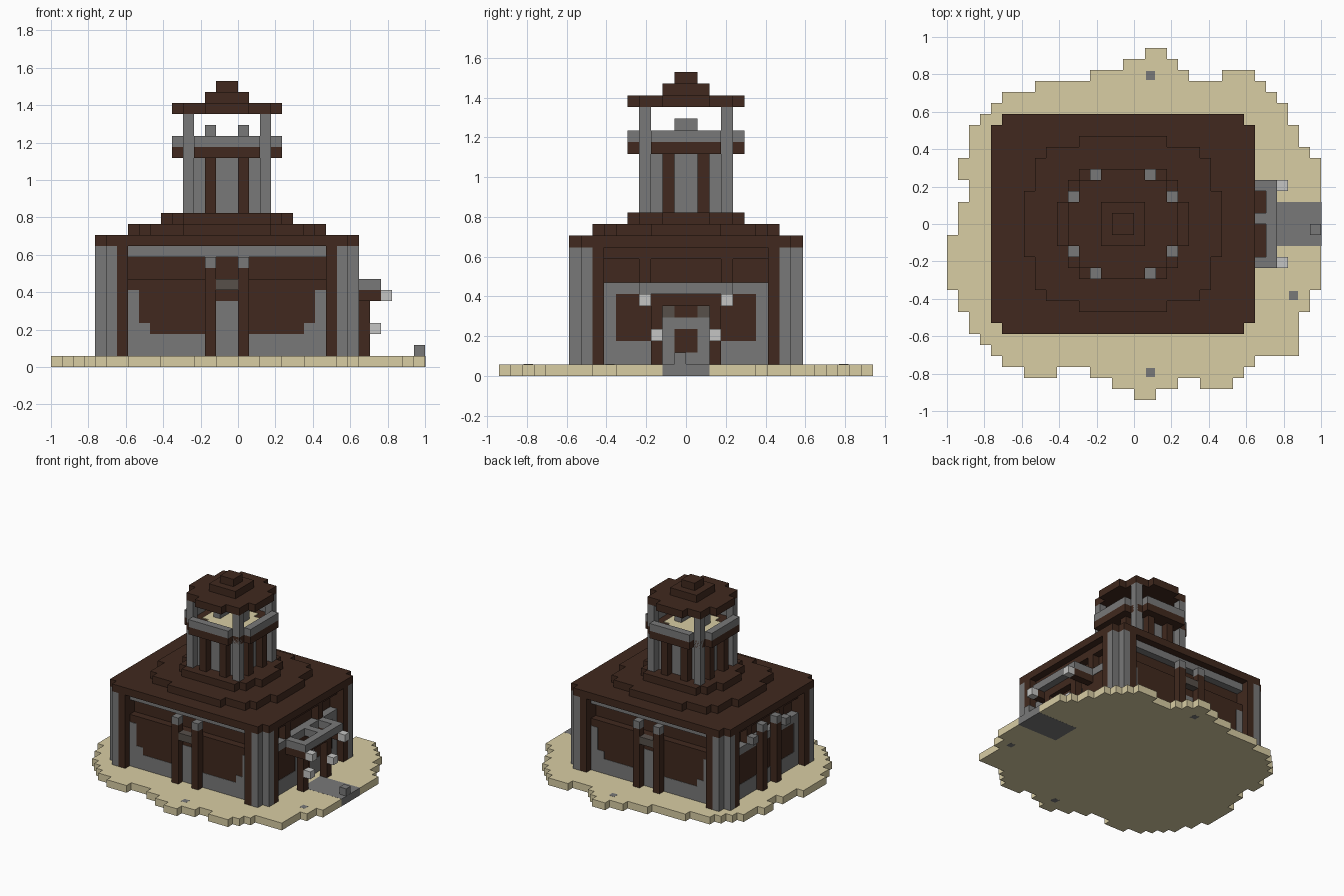
import bpy, bmesh

cube = bpy.data.objects.get("Cube")
if cube:
    bpy.data.objects.remove(cube, do_unlink=True)

V = 2 / 34  # block size; the building axis stands one block left of centre


def material(name, r, g, b):
    m = bpy.data.materials.new(name)
    m.use_nodes = True
    m.diffuse_color = (r, g, b, 1)
    bsdf = next(n for n in m.node_tree.nodes if n.type == 'BSDF_PRINCIPLED')
    bsdf.inputs["Base Color"].default_value = (r, g, b, 1)
    return m


wood = material("dark brown wood", .052, .022, .013)
stone = material("grey stone", .19, .19, .19)
pale = material("pale lantern grey", .56, .56, .55)
sand = material("sand", .69, .61, .37)
shade = material("dark grey brown", .095, .08, .068)


def part(name, mat, boxes):
    """One object from block-unit boxes (x0, x1, y0, y1, z0, z1)."""
    bm = bmesh.new()
    for x0, x1, y0, y1, z0, z1 in boxes:
        made = bmesh.ops.create_cube(bm, size=1)
        for v in made["verts"]:
            v.co.x = ((x1 if v.co.x > 0 else x0) - 1) * V
            v.co.y = (y1 if v.co.y > 0 else y0) * V
            v.co.z = (z1 if v.co.z > 0 else z0) * V
    mesh = bpy.data.meshes.new(name)
    bm.to_mesh(mesh)
    bm.free()
    mesh.materials.append(mat)
    ob = bpy.data.objects.new(name, mesh)
    bpy.context.collection.objects.link(ob)


def tier(name, mat, z0, z1, *halves):
    """Stepped round slab from half widths and half depths."""
    part(name, mat, [(-a, a, -b, b, z0, z1) for a, b in halves])


def flip_x(boxes):
    return boxes + [(-b, -a, c, d, e, f) for a, b, c, d, e, f in boxes]


def flip_y(boxes):
    return boxes + [(a, b, -d, -c, e, f) for a, b, c, d, e, f in boxes]


def four(boxes):
    return flip_y(flip_x(boxes))


# Ground: front and back edge of each column of blocks
front = [10, 8, 6, 5, 4, 3, 3, 2, 2, 2, 3, 3, 3, 2, 2, 1, 1,
         0, 0, 1, 1, 2, 2, 1, 1, 1, 2, 3, 4, 4, 4, 4, 8, 10]
back = [15, 18, 25, 26, 27, 28, 28, 28, 29, 29, 29, 29, 29, 30, 30, 30, 31,
        31, 32, 32, 31, 30, 29, 29, 29, 30, 30, 30, 29, 28, 27, 25, 23, 22]
ground = [(i - 16, i - 15, a - 16, b - 16, .01, 1)
          for i, (a, b) in enumerate(zip(front, back))]
part("sand_ground", sand, ground + [(-15, -14, 4, 6, .01, 1)])
part("path", stone, [(12, 18.02, -2, 2, 0, 1.01), (17, 18, -1, 0, 1, 2)])
part("ground_stones", stone, [(x + .1, x + .9, y + .1, y + .9, 0, 1.01)
                              for x, y in ((2, 13), (15, -7), (2, -14))])

# Main hall: lower walls stand one block proud of the upper panels
part("upper_walls", wood, [(-10, 10, -8, 8, 7, 11)])
part("lower_walls", wood, [(-11, 11, -7, 7, 1, 7), (-9, 9, -9, 9, 1, 7)])
part("corner_pillars", stone, four([(10, 11, 8, 10, 1, 11), (10, 12, 8, 9, 1, 11)]))
part("corner_posts", wood, four([(9, 10, 8, 10, 1, 11), (10, 12, 7, 8, 1, 11)]))
tier("main_roof", wood, 11, 12, (12, 9), (11, 10))
tier("lower_roof_step", wood, 12, 13, (9, 3), (8, 6), (7, 7), (4, 8))
tier("upper_roof_step", wood, 13, 14, (6, 2), (5, 4), (4, 5))

# Front and back walls
part("wall_base_long", stone, flip_y([(-9, 9, 9, 9.05, 1, 3)]))
part("wall_jambs_long", stone, four([(8, 9, 9, 9.05, 3, 7), (7, 8, 9, 9.05, 3, 4)]))
part("stone_lintels", stone, flip_y([(-9, 9, 8, 9, 10, 11)]))
part("wood_beams", wood, flip_y([(-9, 9, 8, 9, 7, 8)]))
part("pillar_crossbars", shade, flip_y([(-1, 1, 9, 10, 7, 8)]))
part("centre_panels", stone, flip_y([(-1, 1, 9, 9.05, 3, 6)]))
part("centre_pillars", wood, four([(1, 2, 9, 10, 1, 9)]))
part("centre_pillar_caps", stone, four([(1, 2, 9, 10, 9, 10)]))

# Side walls
part("wall_base_short", stone, flip_x([(11, 11.05, -7, 7, 1, 3)]))
part("wall_jambs_short", stone, four([(11, 11.05, 6, 7, 3, 7)]))
part("stone_side_beams", stone, flip_x([(10, 11.05, -7, 7, 7, 8)]))
part("wood_side_lintels", wood, flip_x([(10, 11, -7, 7, 10, 11)]))
part("side_pilasters", wood, four([(10, 11, 3, 4, 8, 10)]))
part("left_pillars", wood, flip_y([(-12, -11, 1, 2, 1, 9)]))
part("left_pillar_caps", stone, flip_y([(-12, -11, 1, 2, 9, 10), (-12, -11, 3, 4, 8, 9)]))

# Entrance and porch
part("door_surround", stone, [(11, 11.1, -2, 2, 1, 5)])
part("door", wood, [(11, 11.15, -1, 1, 2, 4)])
part("door_corners", shade, flip_y([(11, 11.1, 1, 2, 5, 6)]))
part("porch_posts", wood, flip_y([(12, 13, 2, 3, 1, 6)]))
part("porch_beam", wood, [(12, 13, -4, 4, 6, 7)] + flip_y([(11, 14, 3, 4, 6, 7)]))
part("porch_canopy", stone, [(13, 14, -4, 4, 7, 8), (11, 13, 0, 1, 7, 8)]
     + flip_y([(11, 13, 3, 4, 7, 8)]))
part("lanterns", pale, flip_y([(14, 15, 3, 4, 6, 7), (13, 14, 2, 3, 3, 4)]))

# Tower: square core, corner posts up to the roof and timber strips between
part("tower_core", stone, [(-3, 3, -3, 3, 14, 19)])
part("tower_posts", stone, four([(3, 4, 3, 4, 14, 23)]))
part("tower_strips", wood, four([(1, 2, 3, 4, 14, 19), (3, 4, 1, 2, 14, 19)]))
tier("balcony_floor", wood, 19, 20, (5, 3), (4, 4), (3, 5))
tier("balcony_inlay", sand, 20, 20.1, (3, 2), (2, 3))
part("balcony_rail", stone, flip_x([(4, 5, -3, 3, 20, 21)])
     + flip_y([(-3, 3, 4, 5, 20, 21)]))
part("balcony_blocks", stone, flip_x([(1, 2, -1, 1, 20, 22)]))
tier("tower_roof", wood, 23, 24, (5, 2), (4, 4), (2, 5))
tier("tower_roof_step", wood, 24, 25, (2, 2))
tier("tower_roof_tip", wood, 25, 26, (1, 1))
